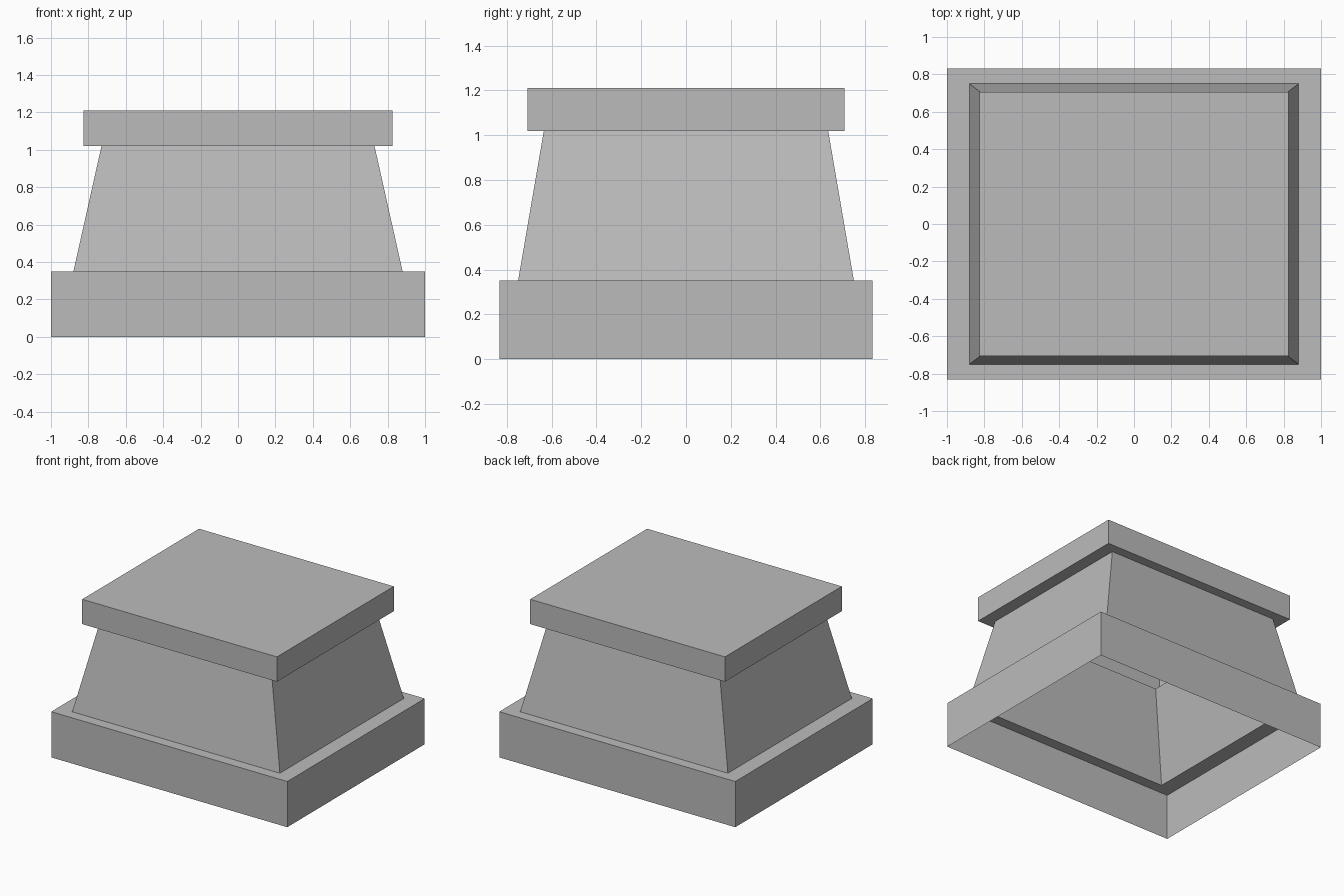
import bpy
import bmesh

cube = bpy.data.objects.get("Cube")
if cube:
    bpy.data.objects.remove(cube, do_unlink=True)

# Plain stone grey
grey = bpy.data.materials.new("stone_grey")
grey.use_nodes = True
color = (0.5, 0.5, 0.5, 1.0)
grey.diffuse_color = color
grey.node_tree.nodes["Principled BSDF"].inputs["Base Color"].default_value = color


def stepped_shell(name, profile, closed_top=False):
    """Stack rectangular rings (half width, half depth, height) into a hollow shell."""
    bm = bmesh.new()
    rings = [[bm.verts.new((sx * hx, sy * hy, z))
              for sx, sy in ((-1, -1), (1, -1), (1, 1), (-1, 1))]
             for hx, hy, z in profile]
    for low, high in zip(rings, rings[1:]):
        for i in range(4):
            j = (i + 1) % 4
            bm.faces.new((low[i], low[j], high[j], high[i]))
    if closed_top:
        bm.faces.new(rings[-1])
    mesh = bpy.data.meshes.new(name)
    bm.to_mesh(mesh)
    bm.free()
    mesh.materials.append(grey)
    obj = bpy.data.objects.new(name, mesh)
    bpy.context.collection.objects.link(obj)
    return obj


base_z, neck_z, top_z = 0.35, 1.02, 1.21
foot = (0.88, 0.75)
neck = (0.73, 0.635)
cap = (0.825, 0.707)

# Base: open underneath, with a ledge running in to the shaft
stepped_shell("base", [(1, 0.832, 0), (1, 0.832, base_z), (*foot, base_z)])

# Tapered hollow shaft
stepped_shell("shaft", [(*foot, base_z), (*neck, neck_z)])

# Overhanging cap with a closed top
stepped_shell("cap", [(*neck, neck_z), (*cap, neck_z), (*cap, top_z)], closed_top=True)
